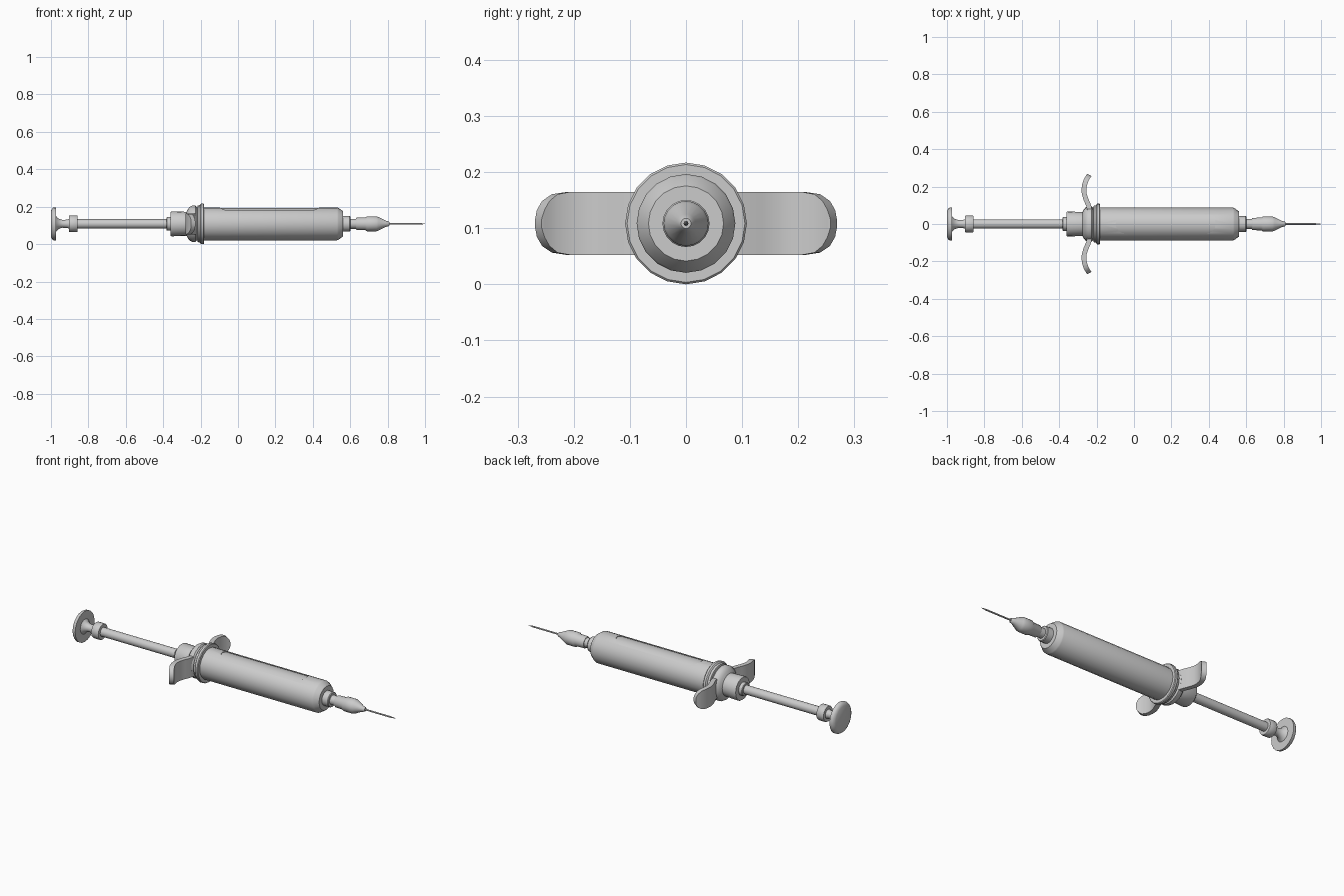
import bpy, bmesh, math
from mathutils import Vector

if "Cube" in bpy.data.objects:
    bpy.data.objects.remove(bpy.data.objects["Cube"])

CZ = 0.1085  # height of the long axis


def finish(name, bm, angle=35):
    bmesh.ops.recalc_face_normals(bm, faces=bm.faces)
    me = bpy.data.meshes.new(name)
    bm.to_mesh(me)
    bm.free()
    ob = bpy.data.objects.new(name, me)
    bpy.context.collection.objects.link(ob)
    smooth(ob, angle)
    return ob


def smooth(ob, angle=35):
    bpy.ops.object.select_all(action='DESELECT')
    ob.select_set(True)
    bpy.context.view_layer.objects.active = ob
    bpy.ops.object.shade_smooth_by_angle(angle=math.radians(angle))


def lathe(name, profile, sides=20, closed=False):
    """Turn (x, radius) points about the long axis; ends capped unless closed."""
    bm = bmesh.new()
    rings = []
    for x, r in profile:
        ring = []
        for i in range(sides):
            a = 2 * math.pi * i / sides
            ring.append(bm.verts.new((x, r * math.cos(a), CZ + r * math.sin(a))))
        rings.append(ring)
    pairs = list(zip(rings, rings[1:]))
    if closed:
        pairs.append((rings[-1], rings[0]))
    else:
        bm.faces.new(rings[0])
        bm.faces.new(rings[-1])
    for a, b in pairs:
        for i in range(sides):
            j = (i + 1) % sides
            bm.faces.new((a[i], a[j], b[j], b[i]))
    return finish(name, bm)


# plunger: thumb disc, waist, collar and rod
lathe("plunger", [
    (-1.0, 0.07), (-0.993, 0.083), (-0.985, 0.088), (-0.973, 0.088),
    (-0.973, 0.042), (-0.96, 0.028), (-0.94, 0.021), (-0.915, 0.022),
    (-0.903, 0.026), (-0.903, 0.043), (-0.899, 0.045), (-0.862, 0.045),
    (-0.858, 0.043), (-0.858, 0.025), (-0.3, 0.025)])

# rear cap with its stepped neck and grip ring
lathe("rear_cap", [
    (-0.382, 0.034), (-0.379, 0.037), (-0.36, 0.037), (-0.36, 0.064),
    (-0.355, 0.067), (-0.275, 0.064), (-0.268, 0.078), (-0.258, 0.09),
    (-0.245, 0.097), (-0.228, 0.097), (-0.22, 0.088), (-0.19, 0.088)])

# barrel flange
lathe("barrel_flange", [
    (-0.218, 0.088), (-0.215, 0.098), (-0.203, 0.1), (-0.2, 0.106),
    (-0.197, 0.1085), (-0.185, 0.1085), (-0.181, 0.105), (-0.181, 0.086)])

# barrel sleeve, with a rounded window slot cut through the top
barrel = lathe("barrel_sleeve", [
    (-0.19, 0.088), (0.53, 0.088), (0.537, 0.085), (0.562, 0.067),
    (0.562, 0.03), (0.5, 0.03), (0.5, 0.078), (-0.19, 0.078)], closed=True)

bm = bmesh.new()
R, N = 0.051, 8
outline = []
for cx, start in ((0.385, -90), (-0.047, 90)):
    for i in range(N + 1):
        a = math.radians(start + 180 * i / N)
        outline.append((cx + R * math.cos(a), R * math.sin(a)))
face = bm.faces.new([bm.verts.new((x, y, CZ + 0.02)) for x, y in outline])
ext = bmesh.ops.extrude_face_region(bm, geom=[face])
bmesh.ops.translate(bm, vec=(0, 0, 0.15),
                    verts=[v for v in ext["geom"] if isinstance(v, bmesh.types.BMVert)])
cutter = finish("window_cutter", bm)
cutter.hide_render = True
mod = barrel.modifiers.new("window", 'BOOLEAN')
mod.operation = 'DIFFERENCE'
mod.solver = 'EXACT'
mod.object = cutter
bpy.context.view_layer.objects.active = barrel
bpy.ops.object.modifier_apply(modifier="window")
bpy.data.objects.remove(cutter)
smooth(barrel)

# glass tube seen through the window
lathe("glass_tube", [(-0.18, 0.084), (0.52, 0.084)])

# nozzle and needle hub
lathe("nozzle", [
    (0.555, 0.042), (0.597, 0.042), (0.601, 0.039), (0.601, 0.027),
    (0.635, 0.027)])
lathe("needle_hub", [
    (0.63, 0.03), (0.635, 0.033), (0.68, 0.034), (0.69, 0.04),
    (0.74, 0.04), (0.752, 0.036), (0.79, 0.017), (0.805, 0.013),
    (0.81, 0.009)])
lathe("needle", [(0.80, 0.0045), (0.97, 0.0045), (1.0, 0.001)], sides=8)

# curved finger wings: x, y of the mid line, half height
path = [(-0.235, 0.0, 0.056), (-0.236, 0.07, 0.056), (-0.243, 0.10, 0.056),
        (-0.256, 0.13, 0.056), (-0.266, 0.16, 0.056), (-0.268, 0.185, 0.056),
        (-0.264, 0.21, 0.056), (-0.256, 0.234, 0.052), (-0.247, 0.250, 0.040),
        (-0.241, 0.259, 0.024), (-0.239, 0.263, 0.008)]
bm = bmesh.new()
loops = []
for i, (x, y, w) in enumerate(path):
    p, q = path[max(i - 1, 0)], path[min(i + 1, len(path) - 1)]
    t = Vector((q[0] - p[0], q[1] - p[1])).normalized()
    n = Vector((t.y, -t.x)) * 0.013
    loops.append([bm.verts.new((x + s * n.x, y + s * n.y, CZ + h * w))
                  for s, h in ((1, 1), (-1, 1), (-1, -1), (1, -1))])
for a, b in zip(loops, loops[1:]):
    for i in range(4):
        j = (i + 1) % 4
        bm.faces.new((a[i], a[j], b[j], b[i]))
bm.faces.new(loops[-1])
wings = finish("finger_wings", bm)
mirror = wings.modifiers.new("mirror", 'MIRROR')
mirror.use_axis = (False, True, False)
